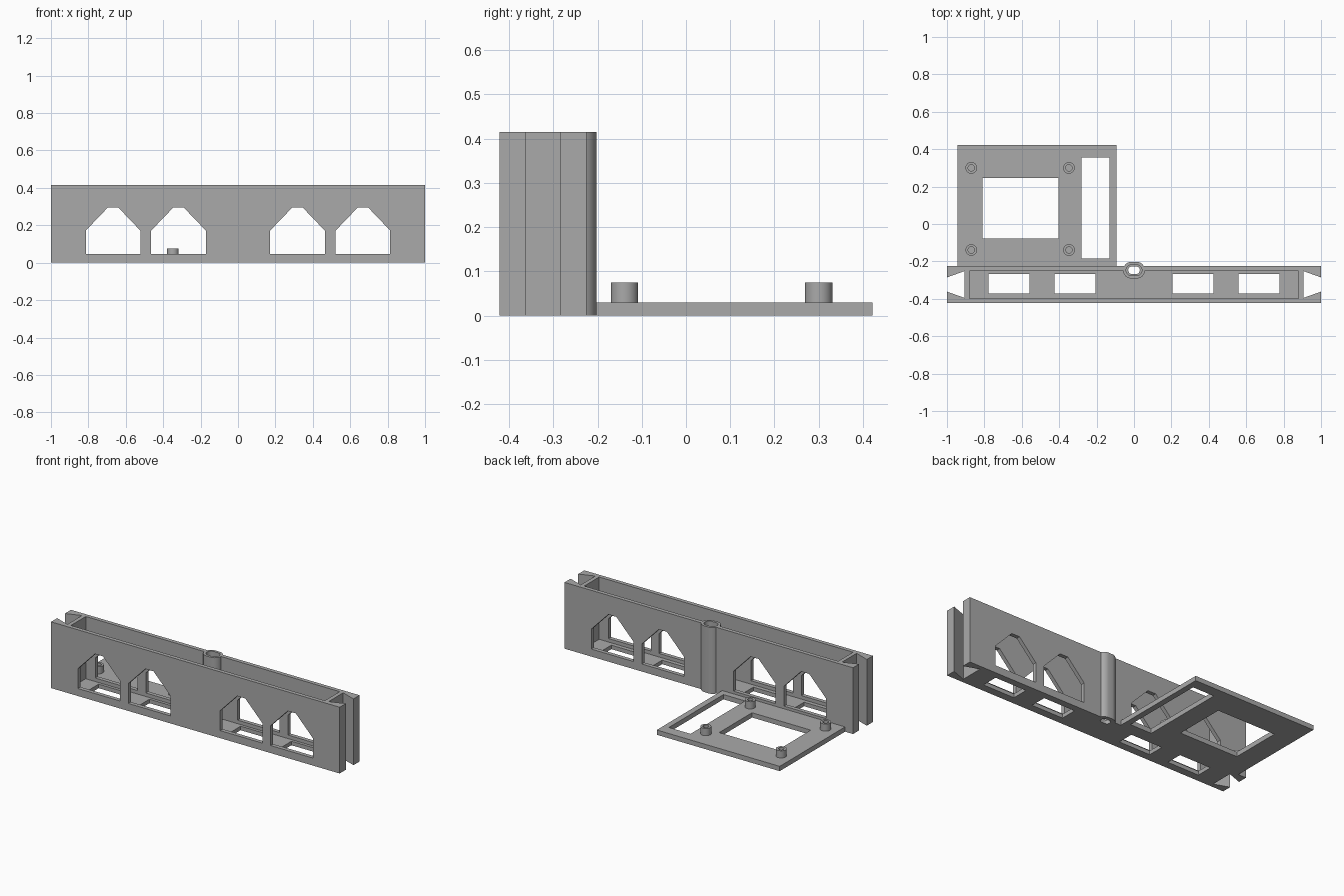
import bpy, bmesh, math
from mathutils import Matrix

default = bpy.data.objects.get("Cube")
if default:
    bpy.data.objects.remove(default)

grey = bpy.data.materials.new("plain grey")
grey.use_nodes = True
tone = (0.4, 0.4, 0.4, 1)
grey.diffuse_color = tone
grey.node_tree.nodes["Principled BSDF"].inputs["Base Color"].default_value = tone


def prism(name, outline, low, high, upright=False):
    """Extrude an outline along z, or along y when upright (outline is x, z)."""
    bm = bmesh.new()
    place = (lambda u, v, d: (u, d, v)) if upright else (lambda u, v, d: (u, v, d))
    face = bm.faces.new([bm.verts.new(place(u, v, low)) for u, v in outline])
    top = bmesh.ops.extrude_face_region(bm, geom=[face])
    verts = [g for g in top["geom"] if isinstance(g, bmesh.types.BMVert)]
    bmesh.ops.translate(bm, verts=verts, vec=place(0, 0, high - low))
    bmesh.ops.recalc_face_normals(bm, faces=bm.faces)
    mesh = bpy.data.meshes.new(name)
    bm.to_mesh(mesh)
    bm.free()
    mesh.materials.append(grey)
    obj = bpy.data.objects.new(name, mesh)
    bpy.context.collection.objects.link(obj)
    return obj


def rect(x0, x1, y0, y1):
    return [(x0, y0), (x1, y0), (x1, y1), (x0, y1)]


def slot(cx, cy, half, r, n=16):
    """Stadium outline; half = 0 gives a circle."""
    pts = []
    for side in (1, -1):
        for i in range(n + (1 if half else 0)):
            a = math.pi * (i / n - 0.5) + (0 if side > 0 else math.pi)
            pts.append((cx + side * half + r * math.cos(a), cy + r * math.sin(a)))
    return pts


def combine(obj, tool, operation="DIFFERENCE"):
    mod = obj.modifiers.new(operation.lower(), "BOOLEAN")
    mod.operation, mod.solver, mod.object = operation, "EXACT", tool
    bpy.context.view_layer.objects.active = obj
    bpy.ops.object.modifier_apply(modifier=mod.name)
    bpy.data.objects.remove(tool)


def smooth(obj):
    bpy.ops.object.select_all(action="DESELECT")
    obj.select_set(True)
    bpy.context.view_layer.objects.active = obj
    bpy.ops.object.shade_smooth_by_angle(angle=math.radians(30))


FRONT, BACK, TOP = -0.422, -0.225, 0.415
MID = (FRONT + BACK) / 2
WALL = 0.025

# Channel: long box with flared notches at both ends
half = [(0.905, MID - 0.072), (1, MID - 0.038), (1, FRONT)]
right = [(1, BACK), (1, MID + 0.038), (0.905, MID + 0.072)] + half
left = [(-x, y) for x, y in reversed(right)]
channel = prism("channel", right + left, 0, TOP)
combine(channel, prism("cavity", rect(-0.88, 0.88, FRONT + WALL, BACK - WALL), WALL, 1))

# House-shaped windows through both walls, and openings in the floor
for side in (-1, 1):
    for centre, floor_centre in ((0.318, 0.316), (0.668, 0.668)):
        c = side * centre
        house = [(c - 0.146, 0.047), (c + 0.146, 0.047), (c + 0.146, 0.172),
                 (c + 0.028, 0.295), (c - 0.028, 0.295), (c - 0.146, 0.172)]
        combine(channel, prism("window", house, -0.6, -0.1, upright=True))
        f = side * floor_centre
        combine(channel, prism("floor_opening",
                               rect(f - 0.11, f + 0.11, -0.372, -0.268), -0.1, 0.04))

# Upright socket tube in the middle of the back wall, narrower at its foot
TUBE_Y = -0.247
combine(channel, prism("tube", slot(0, TUBE_Y, 0.013, 0.045), 0, TOP), "UNION")
combine(channel, prism("bore", slot(0, TUBE_Y, 0.013, 0.029), WALL, 1))
combine(channel, prism("foot_hole", slot(0, TUBE_Y, 0.01, 0.021), -0.1, 0.1))
smooth(channel)

# Flat tray behind the channel
tray = prism("tray", rect(-0.945, -0.093, BACK, 0.422), 0, 0.03)
combine(tray, prism("large_opening", rect(-0.81, -0.403, -0.078, 0.247), -0.1, 0.1))
combine(tray, prism("long_slot", rect(-0.28, -0.13, -0.185, 0.355), -0.1, 0.1))

# Hollow mounting posts
for x, x_name in ((-0.87, "right"), (-0.348, "left")):
    for y, y_name in ((-0.139, "front"), (0.3, "back")):
        post = prism(f"post_{y_name}_{x_name}", slot(x, y, 0, 0.031), 0.028, 0.075)
        combine(post, prism("post_hole", slot(x, y, 0, 0.017), 0.032, 0.2))
        smooth(post)
